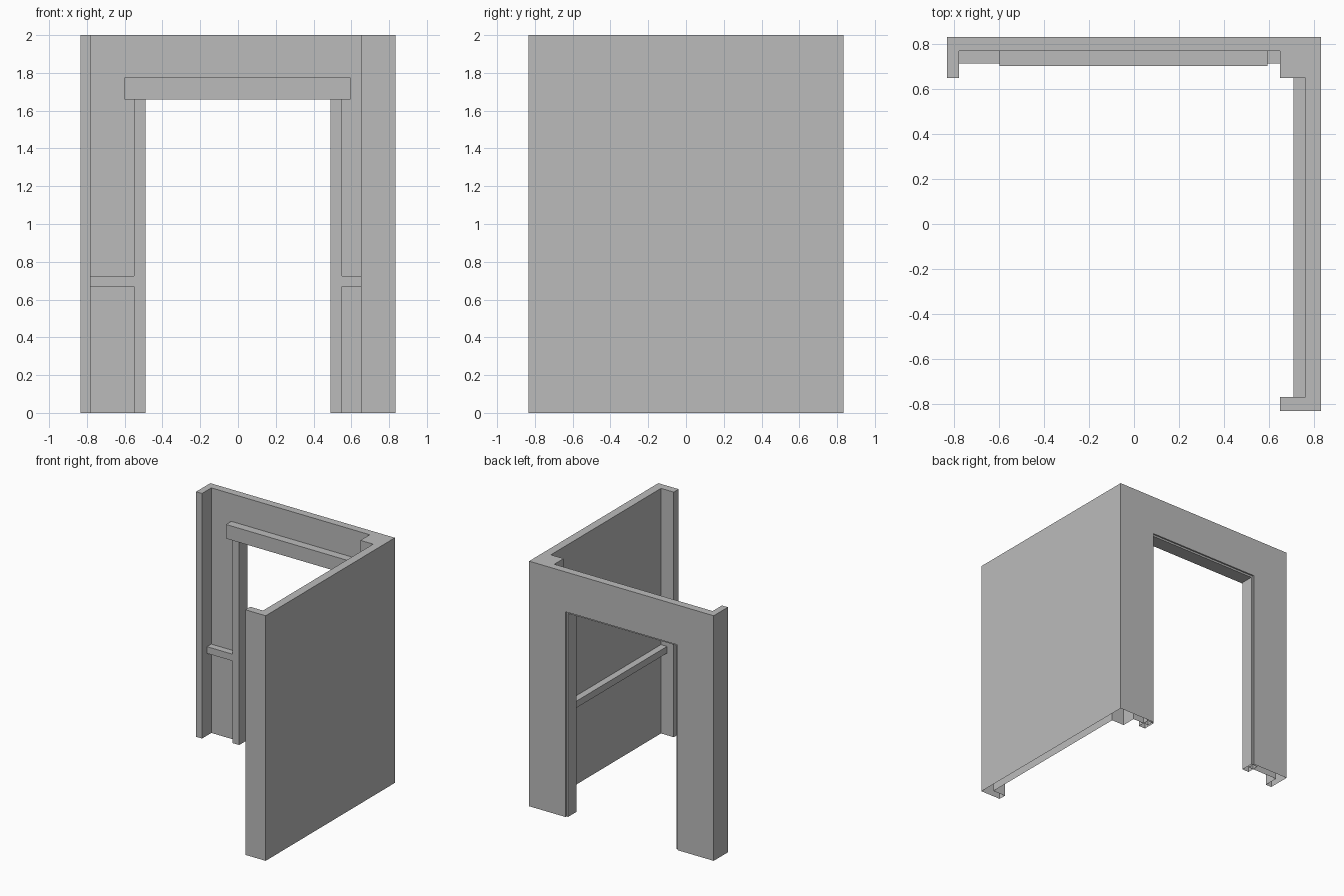
import bpy
import bmesh

cube = bpy.data.objects.get("Cube")
if cube:
    bpy.data.objects.remove(cube, do_unlink=True)

grey = bpy.data.materials.new("plain grey")
grey.use_nodes = True
grey.diffuse_color = (0.5, 0.5, 0.5, 1)
grey.node_tree.nodes["Principled BSDF"].inputs["Base Color"].default_value = (0.5, 0.5, 0.5, 1)


def prism(name, outline, z0, z1):
    """Extrude a plan outline from z0 up to z1."""
    bm = bmesh.new()
    base = bm.faces.new([bm.verts.new((x, y, z0)) for x, y in outline])
    top = bmesh.ops.extrude_face_region(bm, geom=[base])["geom"]
    verts = [g for g in top if isinstance(g, bmesh.types.BMVert)]
    bmesh.ops.translate(bm, verts=verts, vec=(0, 0, z1 - z0))
    bmesh.ops.recalc_face_normals(bm, faces=bm.faces)
    mesh = bpy.data.meshes.new(name)
    bm.to_mesh(mesh)
    bm.free()
    mesh.materials.append(grey)
    obj = bpy.data.objects.new(name, mesh)
    bpy.context.collection.objects.link(obj)
    return obj


def box(name, x0, x1, y0, y1, z0, z1):
    return prism(name, [(x0, y0), (x1, y0), (x1, y1), (x0, y1)], z0, z1)


def open_bottom(obj):
    """Remove the faces that rest on the ground."""
    bm = bmesh.new()
    bm.from_mesh(obj.data)
    low = [f for f in bm.faces if all(v.co.z < 0.001 for v in f.verts)]
    bmesh.ops.delete(bm, geom=low, context='FACES')
    bm.to_mesh(obj.data)
    bm.free()


# L-shaped wall with end posts and a corner pillar
E = 0.833
walls = prism("walls", [
    (-E, E), (-E, 0.65), (-0.78, 0.65), (-0.78, 0.77), (0.65, 0.77),
    (0.65, 0.65), (0.765, 0.65), (0.765, -0.77), (0.65, -0.77),
    (0.65, -E), (E, -E), (E, E)], 0, 2)

# doorway cut through the back wall
cutter = box("doorway_cutter", -0.505, 0.505, 0.7, 0.9, -0.1, 1.675)
cutter.hide_render = True
cut = walls.modifiers.new("doorway", 'BOOLEAN')
cut.operation = 'DIFFERENCE'
cut.solver = 'EXACT'
cut.object = cutter
bpy.context.view_layer.objects.active = walls
bpy.ops.object.modifier_apply(modifier=cut.name)
bpy.data.objects.remove(cutter, do_unlink=True)
open_bottom(walls)

# door frame
for side, s in (("left", 1), ("right", -1)):
    x0, x1 = sorted((0.49 * s, 0.55 * s))
    open_bottom(box(side + "_door_jamb", x0, x1, 0.715, 0.82, 0, 1.66))
box("door_lintel", -0.6, 0.595, 0.703, 0.82, 1.66, 1.775)

# waist-height rails along the inside of the walls
R0, R1 = 0.67, 0.725
box("back_rail_right", -0.78, -0.55, 0.715, 0.77, R0, R1)
box("back_rail_left", 0.55, 0.65, 0.715, 0.77, R0, R1)
box("side_rail", 0.71, 0.765, -0.77, 0.65, R0, R1)
